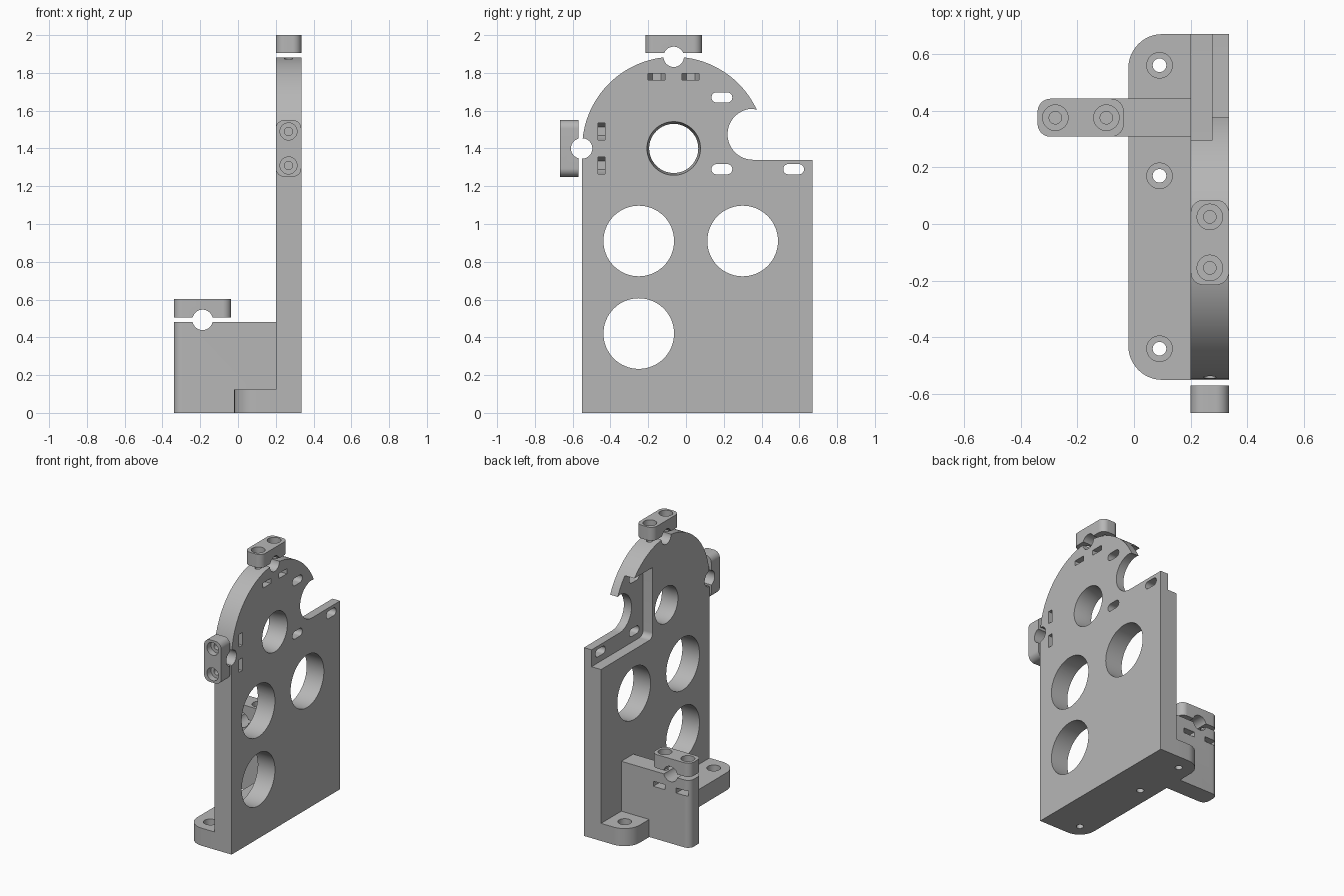
import bpy, bmesh
from math import radians, cos, sin, acos, degrees

cube = bpy.data.objects.get("Cube")
if cube:
    bpy.data.objects.remove(cube)

grey = bpy.data.materials.new("plain grey")
grey.use_nodes = True
grey.diffuse_color = (0.47, 0.47, 0.47, 1)
grey.node_tree.nodes["Principled BSDF"].inputs["Base Color"].default_value = (0.47, 0.47, 0.47, 1)

# Placing a flat profile (u, v) at depth d along each axis
PLACE = {"X": lambda u, v, d: (d, u, v),
         "Y": lambda u, v, d: (u, d, v),
         "Z": lambda u, v, d: (u, v, d)}


def arc(u, v, r, start, end, steps=12):
    angles = [radians(start + (end - start) * i / steps) for i in range(steps + 1)]
    return [(u + r * cos(a), v + r * sin(a)) for a in angles]


def circle(u, v, r):
    return arc(u, v, r, 0, 360, 64)[:-1]


def rounded(u0, u1, v0, v1, radii):
    """Rectangle; radii run lower left, lower right, upper right, upper left."""
    corners = [(u0, v0, 1, 1), (u1, v0, -1, 1), (u1, v1, -1, -1), (u0, v1, 1, -1)]
    pts = []
    for i, ((u, v, su, sv), r) in enumerate(zip(corners, radii)):
        start = 180 + 90 * i
        pts += arc(u + su * r, v + sv * r, r, start, start + 90) if r else [(u, v)]
    return pts


def prism(name, axis, pts, lo, hi, far_pts=None):
    place = PLACE[axis]
    bm = bmesh.new()
    a = [bm.verts.new(place(u, v, lo)) for u, v in pts]
    b = [bm.verts.new(place(u, v, hi)) for u, v in (far_pts or pts)]
    bm.faces.new(a)
    bm.faces.new(b)
    for i in range(len(a)):
        j = (i + 1) % len(a)
        bm.faces.new((a[i], a[j], b[j], b[i]))
    bmesh.ops.recalc_face_normals(bm, faces=bm.faces)
    mesh = bpy.data.meshes.new(name)
    bm.to_mesh(mesh)
    bm.free()
    mesh.materials.append(grey)
    obj = bpy.data.objects.new(name, mesh)
    bpy.context.collection.objects.link(obj)
    return obj


def activate(obj):
    bpy.ops.object.select_all(action="DESELECT")
    obj.select_set(True)
    bpy.context.view_layer.objects.active = obj


def cut(target, axis, pts, lo, hi, far_pts=None):
    cutter = prism("cutter", axis, pts, lo, hi, far_pts)
    cutter.hide_render = True
    activate(target)
    mod = target.modifiers.new("cut", "BOOLEAN")
    mod.operation, mod.solver, mod.object = "DIFFERENCE", "EXACT", cutter
    bpy.ops.object.modifier_apply(modifier=mod.name)
    bpy.data.objects.remove(cutter)


def nut_pocket(u, v, swap=False):
    """Slot ending in half a hexagon, opening toward +u (or +v when swapped)."""
    w = 0.045
    pts = [(0.1, -w), (0.1, w), (0, w), (-0.039, w / 2), (-0.039, -w / 2), (0, -w)]
    return [(u + q, v + p) if swap else (u + p, v + q) for p, q in pts]


X0, X1 = 0.2, 0.335         # plate faces
XM = (X0 + X1) / 2
CY, CZ, R = -0.065, 1.4, 0.485   # rounded head of the plate
ROD, SCREW, HEAD, NUT = 0.054, 0.022, 0.045, 0.018
SPREAD = (-0.09, 0.09)

# Upright plate with round head and round notch
end = degrees(acos((0.375 - CY) / R))
outline = [(CY - R, 0), (0.67, 0), (0.67, 1.34)]
outline += arc(0.355, 1.475, 0.135, 270, 90, 32)
outline += arc(CY, CZ, R, end, 180, 64)
plate = prism("upright_plate", "X", outline, X0, X1)

# Thinned pocket on the inner face
cut(plate, "X", rounded(0.09, 0.8, 1.22, 1.725, (0.04, 0, 0, 0)), 0.1, 0.275)

# Round windows, tapered bearing hole and slots
for y, z in ((-0.25, 0.91), (0.30, 0.91), (-0.25, 0.42)):
    cut(plate, "X", circle(y, z, 0.187), 0.1, 0.4)
cut(plate, "X", circle(CY, CZ, 0.13), 0.1, 0.4)
cut(plate, "X", circle(CY, CZ, 0.13), X0 + 0.05, X1 + 0.001, circle(CY, CZ, 0.142))
for y, z in ((0.19, 1.67), (0.19, 1.29), (0.57, 1.29)):
    cut(plate, "X", rounded(y - 0.055, y + 0.055, z - 0.027, z + 0.027, [0.0265] * 4), 0.1, 0.4)

# Rod grooves on top and front edges, with nut pockets and screw holes
cut(plate, "X", circle(CY, CZ + R, ROD), 0.1, 0.4)
cut(plate, "X", circle(CY - R, CZ, ROD), 0.1, 0.4)
for s in SPREAD:
    z = CZ + R - 0.105
    cut(plate, "Z", nut_pocket(XM, CY + s), z - NUT, z + NUT)
    cut(plate, "Z", circle(XM, CY + s, SCREW), z, 2)
    y = CY - R + 0.102
    cut(plate, "Y", nut_pocket(XM, CZ + s), y - NUT, y + NUT)
    cut(plate, "Y", circle(XM, CZ + s, SCREW), -0.7, y)

# Base flange with counterbored mounting holes
base = prism("base_flange", "Z", rounded(-0.02, X0, CY - R, 0.67, (0.12, 0, 0, 0.12)), 0, 0.125)
for y in (-0.44, 0.17, 0.56):
    cut(base, "Z", circle(0.09, y, 0.024), -0.1, 0.3)
    cut(base, "Z", circle(0.09, y, HEAD), 0.075, 0.3)

# Side post carrying the third rod
PX, PY, PZ = -0.1875, 0.375, 0.4925
post = prism("side_post", "Z", rounded(-0.34, X0, 0.308, 0.442, (0.045, 0, 0, 0.045)), 0, 0.48)
cut(post, "Y", circle(PX, PZ, ROD), 0.2, 0.6)
for s in SPREAD:
    z = PZ - 0.105
    cut(post, "Z", nut_pocket(PX + s, PY, swap=True), z - NUT, z + NUT)
    cut(post, "Z", circle(PX + s, PY, SCREW), z, 0.6)


# Rod clamps: rounded block, rod groove, two counterbored screw holes
def clamp(name, axis, box, inner, outer, rod_axis, rod, screws):
    block = prism(name, axis, rounded(*box, [0.045] * 4), min(inner, outer), max(inner, outer))
    cut(block, rod_axis, circle(*rod, ROD), -1, 1)
    step = 1 if outer > inner else -1
    for u, v in screws:
        for r, start in ((SCREW, inner - step * 0.1), (HEAD, outer - step * 0.045)):
            span = sorted((start, outer + step * 0.1))
            cut(block, axis, circle(u, v, r), *span)
    return block


parts = [plate, base, post]
parts.append(clamp("top_clamp", "Z", (X0, X1, CY - 0.15, CY + 0.15), 1.905, 2.0,
                   "X", (CY, CZ + R), [(XM, CY + s) for s in SPREAD]))
parts.append(clamp("front_clamp", "Y", (X0, X1, CZ - 0.15, CZ + 0.15), -0.57, -0.667,
                   "X", (CY - R - 0.005, CZ), [(XM, CZ + s) for s in SPREAD]))
parts.append(clamp("post_clamp", "Z", (-0.34, -0.036, 0.308, 0.442), 0.505, 0.602,
                   "Y", (PX, PZ), [(PX + s, PY) for s in SPREAD]))

for part in parts:
    activate(part)
    bpy.ops.object.shade_smooth_by_angle(angle=radians(30))
